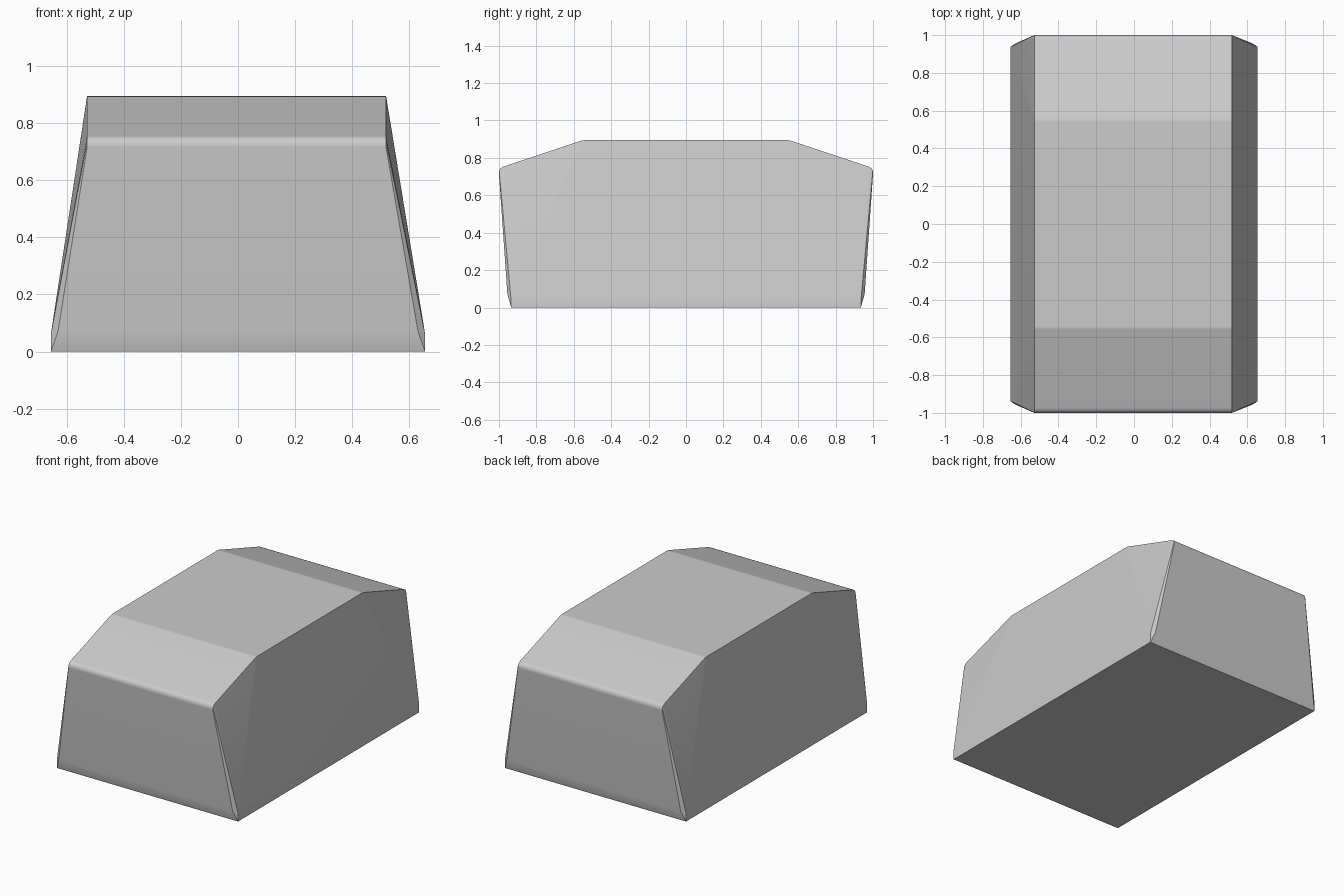
import bpy
import bmesh
import math

cube = bpy.data.objects.get("Cube")
if cube:
    bpy.data.objects.remove(cube, do_unlink=True)

# Plain grey material
grey = bpy.data.materials.new("plain grey")
grey.use_nodes = True
colour = (0.6, 0.6, 0.6, 1.0)
grey.diffuse_color = colour
grey.node_tree.nodes["Principled BSDF"].inputs["Base Color"].default_value = colour

# Half profile (y, z) of the roof: lower lip, rounded lip, slope, softened ridge
roof = [(1.0, 0.715), (0.999, 0.732), (0.99, 0.746), (0.975, 0.754),
        (0.56, 0.892), (0.54, 0.895)]
roof_left, roof_right = 0.518, -0.528

points = []
for end in (-1, 1):
    for x in (roof_left, roof_right):
        points += [(x, end * y, z) for y, z in roof]
    for side in (-1, 1):
        # Base corner with a short upright foot, and the foot of the end wall
        points += [(side * 0.655, end * 0.935, 0.0),
                   (side * 0.655, end * 0.937, 0.06),
                   (side * 0.63, end * 0.955, 0.07)]

# Tapered body: the convex skin around the base and the roof
bm = bmesh.new()
for p in points:
    bm.verts.new(p)
bmesh.ops.convex_hull(bm, input=bm.verts[:])
bmesh.ops.dissolve_limit(bm, angle_limit=math.radians(0.5),
                         verts=bm.verts[:], edges=bm.edges[:])
bmesh.ops.recalc_face_normals(bm, faces=bm.faces[:])
mesh = bpy.data.meshes.new("tapered_body")
bm.to_mesh(mesh)
bm.free()
mesh.materials.append(grey)

body = bpy.data.objects.new("tapered_body", mesh)
bpy.context.collection.objects.link(body)
bpy.context.view_layer.objects.active = body
body.select_set(True)
bpy.ops.object.shade_smooth_by_angle(angle=math.radians(30))

# Keep the large faces flat and blend only at the soft edges
weighted = body.modifiers.new("flat faces", "WEIGHTED_NORMAL")
weighted.keep_sharp = True
